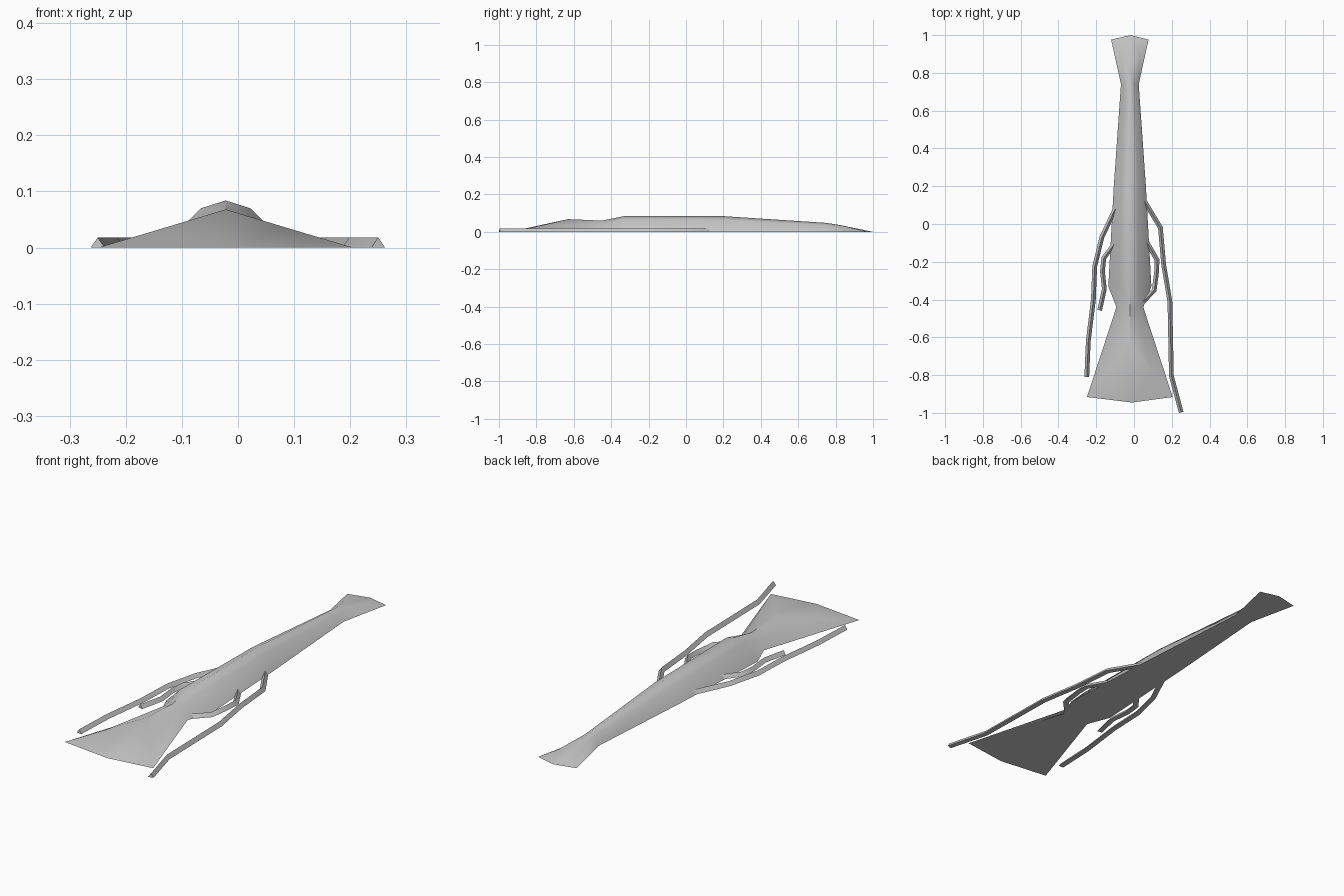
import bpy, bmesh, math
from mathutils import Vector

cube = bpy.data.objects.get("Cube")
if cube:
    bpy.data.objects.remove(cube, do_unlink=True)

grey = bpy.data.materials.new("plain_grey")
grey.use_nodes = True
colour = (0.58, 0.58, 0.58, 1)
grey.diffuse_color = colour
grey.node_tree.nodes["Principled BSDF"].inputs["Base Color"].default_value = colour


def finish(name, bm, angle):
    bmesh.ops.recalc_face_normals(bm, faces=bm.faces)
    mesh = bpy.data.meshes.new(name)
    bm.to_mesh(mesh)
    bm.free()
    mesh.materials.append(grey)
    obj = bpy.data.objects.new(name, mesh)
    bpy.context.collection.objects.link(obj)
    bpy.ops.object.select_all(action="DESELECT")
    obj.select_set(True)
    bpy.context.view_layer.objects.active = obj
    bpy.ops.object.shade_smooth_by_angle(angle=math.radians(angle))
    return obj


# Body: each ring is base, shoulder and ridge point, mirrored about the spine
SPINE = -0.022
rings = [
    ((.227, -.916, 0), (.113, -.773, .034), (0, -.63, .068)),    # head fan
    ((.071, -.44, 0), (.036, -.445, .043), (0, -.45, .06)),      # waist
    ((.114, -.33, 0), (.044, -.33, .07), (0, -.33, .084)),       # chest
    ((.085, .2, 0), (.04, .2, .066), (0, .2, .084)),             # hips
    ((.047, .74, 0), (.022, .74, .036), (0, .75, .048)),         # tail root
    ((.099, .976, 0), (.05, .898, .018), (0, .82, .037)),        # tail fan
]
bm = bmesh.new()
loops = []
for base, shoulder, ridge in rings:
    right = [base, shoulder, ridge]
    left = [(-x, y, z) for x, y, z in (shoulder, base)]
    loops.append([bm.verts.new((x + SPINE, y, z)) for x, y, z in right + left])
for a, b in zip(loops, loops[1:]):
    for i in range(5):
        j = (i + 1) % 5
        bm.faces.new((a[i], a[j], b[j], b[i]))
# Pointed front and rear edges of the two fans
for loop, tip in ((loops[0], (-.01, -.945, 0)), (loops[-1], (-.018, 1, 0))):
    v = bm.verts.new(tip)
    for i in range(5):
        bm.faces.new((loop[i], loop[(i + 1) % 5], v))
finish("body", bm, 42)


# Legs: triangular bars swept along flat paths with mitred bends
def leg(name, path, half=0.0125, height=0.018):
    pts = [Vector(p) for p in path]
    bm = bmesh.new()
    sections = []
    for i, p in enumerate(pts):
        d0 = (p - pts[max(i - 1, 0)]).normalized()
        d1 = (pts[min(i + 1, len(pts) - 1)] - p).normalized()
        d = (d0 + d1).normalized()
        side = Vector((-d.y, d.x)) * half / max(d.dot(d1 if d1.length else d0), .5)
        sections.append([bm.verts.new((*(p + side), 0)),
                         bm.verts.new((*p, height)),
                         bm.verts.new((*(p - side), 0))])
    for a, b in zip(sections, sections[1:]):
        for i in range(3):
            j = (i + 1) % 3
            bm.faces.new((a[i], a[j], b[j], b[i]))
    bm.faces.new(sections[0])
    bm.faces.new(sections[-1])
    finish(name, bm, 30)


leg("left_long_leg", [(.05, .13), (.14, -.02), (.157, -.215), (.19, -.41),
                      (.198, -.805), (.25, -.997)])
leg("right_long_leg", [(-.09, .1), (-.17, -.07), (-.208, -.225), (-.215, -.4),
                       (-.242, -.62), (-.25, -.81)])
leg("left_short_leg", [(.07, -.1), (.122, -.19), (.12, -.25), (.107, -.35),
                       (.05, -.41)])
leg("right_short_leg", [(-.1, -.1), (-.16, -.18), (-.167, -.25),
                        (-.157, -.345), (-.182, -.457)])
